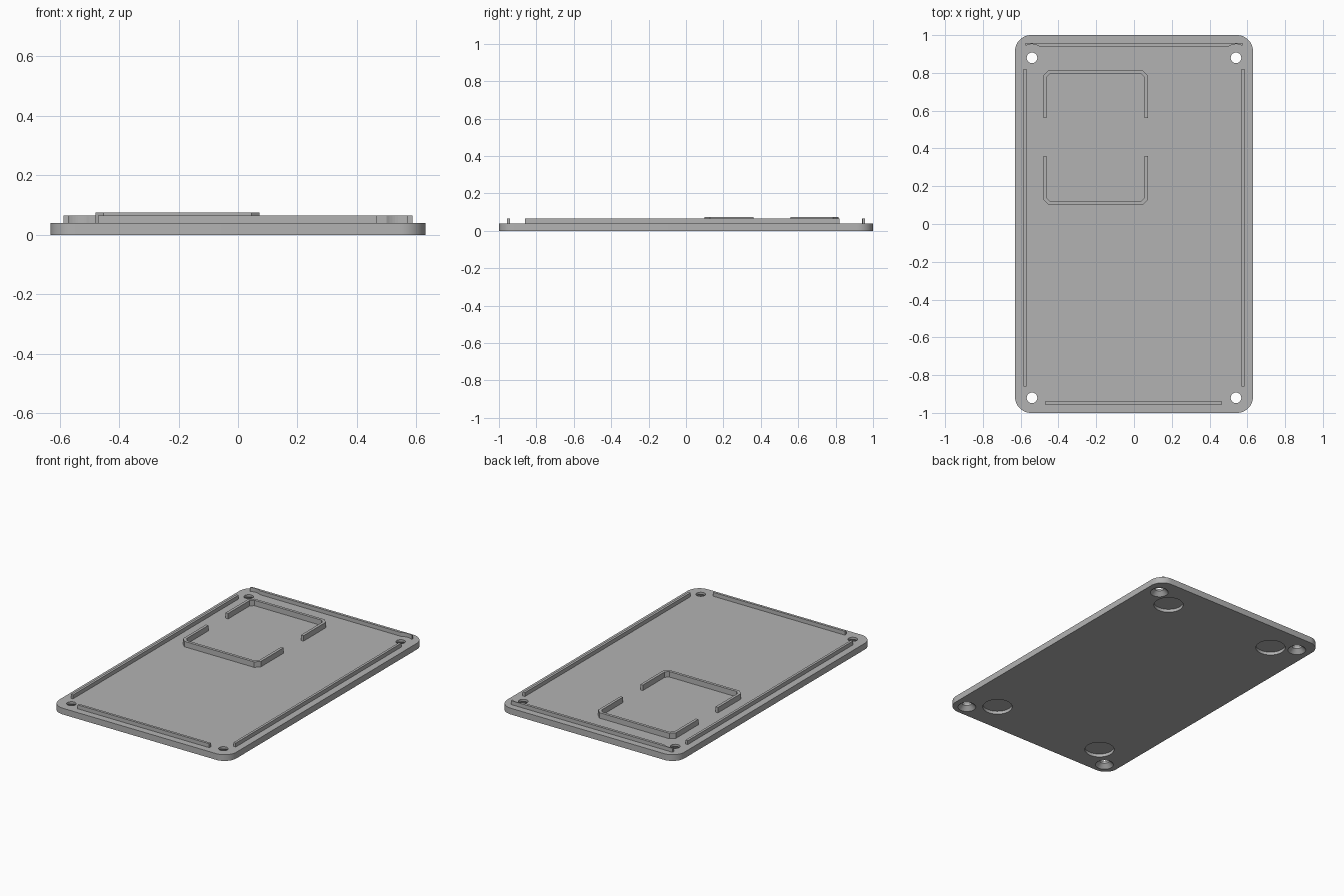
import bpy, bmesh
from math import cos, sin, pi, radians, sqrt

if "Cube" in bpy.data.objects:
    bpy.data.objects.remove(bpy.data.objects["Cube"], do_unlink=True)

grey = bpy.data.materials.new("plain_grey")
grey.use_nodes = True
grey.diffuse_color = (0.45, 0.45, 0.45, 1)
grey.node_tree.nodes["Principled BSDF"].inputs["Base Color"].default_value = (0.45, 0.45, 0.45, 1)

PLATE_TOP, RAIL_TOP, FRAME_TOP = 0.04, 0.065, 0.075


def make_object(name, bm):
    bmesh.ops.recalc_face_normals(bm, faces=bm.faces)
    mesh = bpy.data.meshes.new(name)
    bm.to_mesh(mesh)
    bm.free()
    mesh.materials.append(grey)
    obj = bpy.data.objects.new(name, mesh)
    bpy.context.collection.objects.link(obj)
    return obj


def prism(name, outline, z0, z1):
    """Extrude a flat outline upward."""
    bm = bmesh.new()
    face = bm.faces.new([bm.verts.new((x, y, z0)) for x, y in outline])
    top = bmesh.ops.extrude_face_region(bm, geom=[face])["geom"]
    for v in top:
        if isinstance(v, bmesh.types.BMVert):
            v.co.z = z1
    return make_object(name, bm)


def box(name, x0, x1, y0, y1, z1):
    return prism(name, [(x0, y0), (x1, y0), (x1, y1), (x0, y1)], PLATE_TOP, z1)


def lathe_cutter(name, x, y, profile, sides=40):
    """Stack of rings (radius, height) closed at both ends."""
    bm = bmesh.new()
    rings = [[bm.verts.new((x + r * cos(2 * pi * i / sides), y + r * sin(2 * pi * i / sides), z))
              for i in range(sides)] for r, z in profile]
    for a, b in zip(rings, rings[1:]):
        for i in range(sides):
            j = (i + 1) % sides
            bm.faces.new((a[i], a[j], b[j], b[i]))
    bm.faces.new(rings[0])
    bm.faces.new(rings[-1])
    obj = make_object(name, bm)
    obj.hide_render = True
    return obj


# Base plate with rounded corners
W, L, R = 0.63, 1.0, 0.085
outline = []
for k, (sx, sy) in enumerate([(1, 1), (-1, 1), (-1, -1), (1, -1)]):
    for i in range(13):
        a = radians(90 * k + 7.5 * i)
        outline.append((sx * (W - R) + R * cos(a), sy * (L - R) + R * sin(a)))
plate = prism("base_plate", outline, 0, PLATE_TOP)

# Countersunk screw holes and round foot recesses underneath
cutters = []
for sx in (-1, 1):
    for y in (-0.92, 0.88):
        cutters.append(lathe_cutter("screw_cutter", sx * 0.54, y,
                                    [(0.054, -0.02), (0.054, 0), (0.028, 0.026), (0.028, 0.08)]))
    for y in (-0.80, 0.80):
        cutters.append(lathe_cutter("foot_cutter", sx * 0.40, y, [(0.088, -0.02), (0.088, 0.02)]))
for c in cutters:
    mod = plate.modifiers.new("cut", "BOOLEAN")
    mod.operation, mod.solver, mod.object = "DIFFERENCE", "EXACT", c
bpy.context.view_layer.update()
cut_mesh = bpy.data.meshes.new_from_object(plate.evaluated_get(bpy.context.evaluated_depsgraph_get()))
plate.modifiers.clear()
plate.data = cut_mesh
for c in cutters:
    bpy.data.objects.remove(c, do_unlink=True)
bpy.ops.object.select_all(action="DESELECT")
plate.select_set(True)
bpy.context.view_layer.objects.active = plate
bpy.ops.object.shade_smooth_by_angle(angle=radians(30))

# Locating rails along the sides and front
box("left_rail", 0.57, 0.586, -0.86, 0.82, RAIL_TOP)
box("right_rail", -0.586, -0.57, -0.86, 0.82, RAIL_TOP)
box("front_rail", -0.47, 0.465, -0.956, -0.94, RAIL_TOP)

# Back rail, relieved by an arc around each screw hole
Y0, Y1, END, CLEAR = 0.94, 0.957, 0.575, 0.072
start = 0.54 - sqrt(CLEAR ** 2 - (Y0 - 0.88) ** 2)
arc = []
for i in range(9):
    x = start + (END - start) * i / 8
    arc.append((x, 0.88 + sqrt(CLEAR ** 2 - (x - 0.54) ** 2)))
prism("back_rail", [(-x, y) for x, y in reversed(arc)] + arc + [(END, Y1), (-END, Y1)],
      PLATE_TOP, RAIL_TOP)

# Two facing U-shaped brackets with chamfered corners
X0, X1, T, C = -0.48, 0.073, 0.018, 0.028


def bracket(name, y_end, y_open):
    s = 1 if y_open > y_end else -1

    def path(d, c):
        return [(X0 + d, y_open), (X0 + d, y_end + s * (d + c)), (X0 + d + c, y_end + s * d),
                (X1 - d - c, y_end + s * d), (X1 - d, y_end + s * (d + c)), (X1 - d, y_open)]
    prism(name, path(0, C) + path(T, C * 0.7)[::-1], PLATE_TOP, FRAME_TOP)


bracket("front_bracket", 0.10, 0.36)
bracket("back_bracket", 0.815, 0.56)
